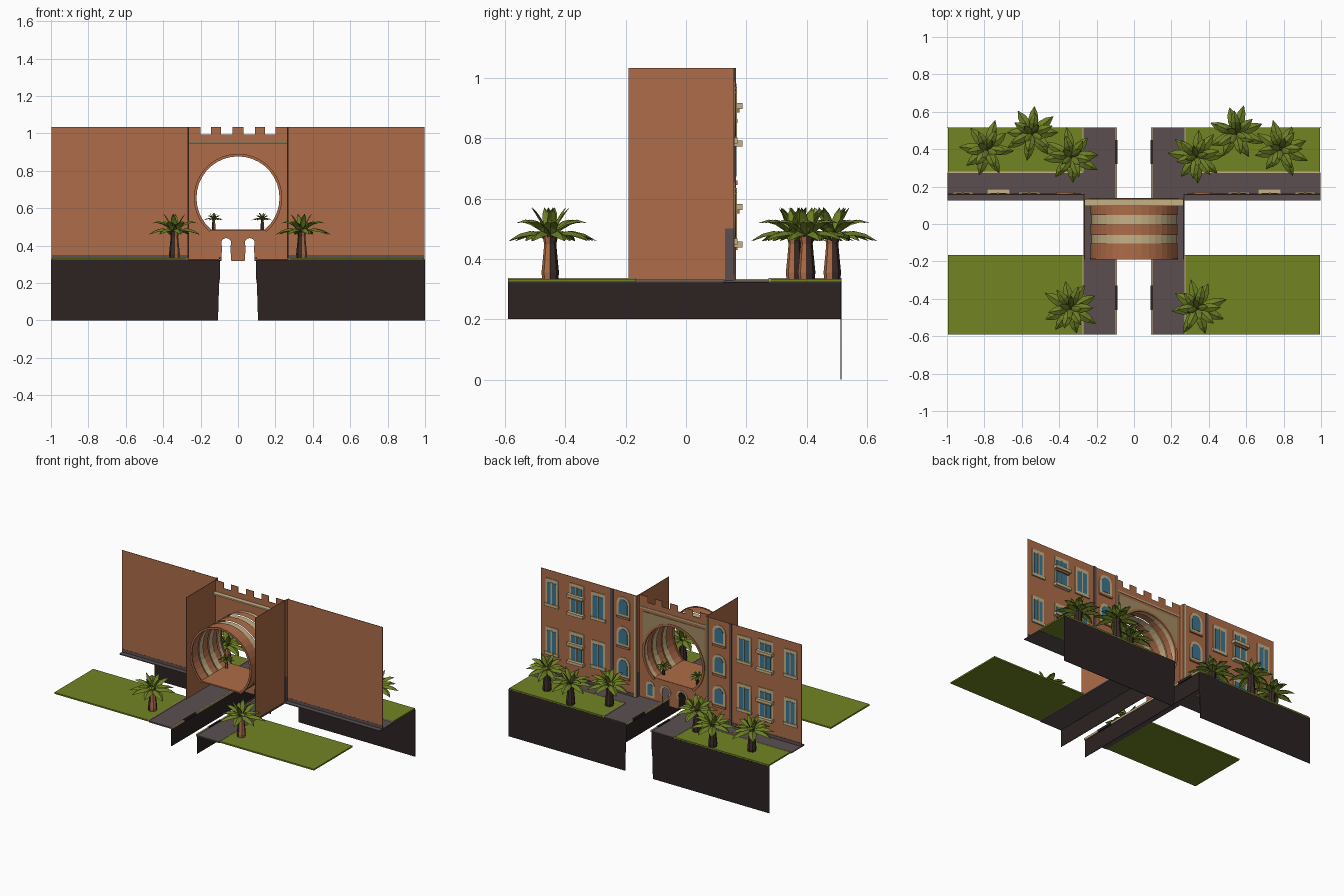
import bpy, bmesh, math, random
from math import sin, cos, pi, radians

if "Cube" in bpy.data.objects:
    bpy.data.objects.remove(bpy.data.objects["Cube"])
random.seed(4)

def material(name, r, g, b):
    m = bpy.data.materials.new(name)
    m.diffuse_color = (r, g, b, 1)
    m.use_nodes = True
    m.node_tree.nodes["Principled BSDF"].inputs["Base Color"].default_value = m.diffuse_color
    return m

BRICK = material("terracotta", 0.42, 0.15, 0.065)
STONE = material("sandstone", 0.56, 0.44, 0.24)
TAN = material("tan_plaster", 0.36, 0.26, 0.13)
SOIL = material("dark_soil", 0.026, 0.016, 0.016)
PAVE = material("paving", 0.105, 0.078, 0.082)
GRASS = material("grass", 0.165, 0.235, 0.016)
GLASS = material("blue_glass", 0.045, 0.18, 0.28)
LEAF = material("palm_leaf", 0.15, 0.21, 0.018)
BARK = material("dark_bark", 0.045, 0.026, 0.022)

def add(name, verts, faces, mats, idx=None):
    me = bpy.data.meshes.new(name)
    me.from_pydata(verts, [], faces)
    for m in mats:
        me.materials.append(m)
    if idx:
        for p, i in zip(me.polygons, idx):
            p.material_index = i
    ob = bpy.data.objects.new(name, me)
    bpy.context.collection.objects.link(ob)
    return ob

def box(name, x0, x1, y0, y1, z0, z1, mat):
    v = [(x, y, z) for x in (x0, x1) for y in (y0, y1) for z in (z0, z1)]
    f = [(0, 1, 3, 2), (4, 6, 7, 5), (0, 4, 5, 1), (2, 3, 7, 6), (0, 2, 6, 4), (1, 5, 7, 3)]
    return add(name, v, f, [mat])

def mbox(name, x0, x1, *rest):
    box(name + "_right", x0, x1, *rest)
    box(name + "_left", -x1, -x0, *rest)

def plate(name, loops, y, thick, mat):
    """Upright plate filled from x/z outlines (inner loops become holes)."""
    cu = bpy.data.curves.new(name, 'CURVE')
    cu.dimensions, cu.fill_mode, cu.extrude = '2D', 'BOTH', thick / 2
    for pts in loops:
        s = cu.splines.new('POLY')
        s.points.add(len(pts) - 1)
        for p, (px, pz) in zip(s.points, pts):
            p.co = (px, pz, 0, 1)
        s.use_cyclic_u = True
    tmp = bpy.data.objects.new(name + "_tmp", cu)
    bpy.context.collection.objects.link(tmp)
    dg = bpy.context.evaluated_depsgraph_get()
    me = bpy.data.meshes.new_from_object(tmp.evaluated_get(dg))
    bpy.data.objects.remove(tmp)
    for v in me.vertices:
        v.co = (v.co.x, y - v.co.z, v.co.y)
    me.materials.clear()
    me.materials.append(mat)
    ob = bpy.data.objects.new(name, me)
    bpy.context.collection.objects.link(ob)
    return ob

def arc(cx, cz, r, a0, a1, n):
    return [(cx + r * cos(radians(a0 + (a1 - a0) * i / n)),
             cz + r * sin(radians(a0 + (a1 - a0) * i / n))) for i in range(n + 1)]

def arched(cx, z0, w, h):
    """Door-like outline with a round top."""
    r = w / 2
    return [(cx - r, z0), (cx + r, z0)] + arc(cx, z0 + h - r, r, 0, 180, 10)

def rect(x0, x1, z0, z1):
    return [(x0, z0), (x1, z0), (x1, z1), (x0, z1)]

G = 0.33          # ground level
CZ, R = 0.655, 0.222  # portal centre and radius
WY, CY = 0.16, 0.13   # wing and centre wall planes

# Ground: lawns, road, walkways, embankments
mbox("back_lawn", 0.275, 0.995, 0.28, 0.515, 0.324, 0.334, GRASS)
mbox("front_lawn", 0.275, 0.995, -0.59, -0.165, 0.324, 0.334, GRASS)
mbox("road", 0.27, 0.998, 0.125, 0.275, 0.322, 0.328, PAVE)
mbox("walkway", 0.098, 0.27, -0.59, 0.515, 0.32, 0.329, PAVE)
mbox("road_kerb", 0.275, 0.995, 0.274, 0.281, 0.324, 0.336, STONE)
mbox("back_lawn_kerb", 0.27, 0.276, 0.28, 0.515, 0.324, 0.336, STONE)
mbox("front_lawn_kerb", 0.27, 0.276, -0.59, -0.165, 0.324, 0.336, STONE)
mbox("canal_wall", 0.097, 0.1, -0.59, 0.515, 0.2, 0.324, SOIL)
mbox("canal_kerb", 0.09, 0.1, -0.59, 0.515, 0.32, 0.334, STONE)
for y0 in (-0.46, 0.32):
    mbox("kerb_gap", 0.089, 0.101, y0, y0 + 0.13, 0.319, 0.336, SOIL)
for s in (-1, 1):
    plate("back_embankment", [[(s * 0.107, 0), (s, 0), (s, 0.325), (s * 0.097, 0.325)]], 0.514, 0.003, SOIL)

# Wings with pilasters, plinth and side walls
mbox("wing_wall", 0.265, 0.998, WY - 0.003, WY, G, 1.033, BRICK)
mbox("wing_return", 0.265, 0.269, CY, WY, 0.5, 1.033, BRICK)
mbox("wing_return_base", 0.265, 0.269, CY, WY, 0.325, 0.5, PAVE)
mbox("passage_side_wall", 0.263, 0.267, -0.19, CY, G, 1.033, BRICK)
mbox("wing_plinth", 0.27, 0.998, WY - 0.004, WY + 0.003, 0.325, 0.35, PAVE)
mbox("outer_pilaster", 0.445, 0.465, WY, WY + 0.006, G, 1.033, PAVE)
mbox("inner_pilaster", 0.269, 0.283, WY, WY + 0.006, G, 1.033, STONE)

# Windows
def window(cx, z0, w, h, balcony):
    f = WY + 0.002
    plate("window_frame", [rect(cx - w / 2, cx + w / 2, z0, z0 + h)], f, 0.004, STONE)
    n = w / 2 - 0.014
    plate("window_glass", [rect(cx - n, cx + n, z0 + 0.01, z0 + h - 0.025)], f + 0.003, 0.003, GLASS)
    box("window_mullion", cx - 0.004, cx + 0.004, f, f + 0.007, z0, z0 + h - 0.02, STONE)
    d = 0.027 if balcony else 0.01
    e = w / 2 + 0.006
    box("window_sill", cx - e, cx + e, WY, WY + d, z0 - 0.012, z0 + 0.008, STONE)
    if balcony:
        box("balcony_ledge", cx - e, cx + e, WY, WY + d, z0 + 0.112, z0 + 0.132, STONE)
        box("balcony_apron", cx - e + .01, cx + e - .01, WY, WY + d - .01, z0 + 0.1, z0 + 0.112, BRICK)

for s in (-1, 1):
    for z0 in (0.785, 0.45):
        window(s * 0.915, z0 + 0.01, 0.095, 0.18, False)
        window(s * 0.725, z0, 0.11, 0.205, True)
        window(s * 0.56, z0 + 0.01, 0.105, 0.18, False)
    for z0 in (0.86, 0.655, 0.44):
        c = s * 0.367
        plate("arched_window_frame", [arched(c, z0, 0.1, 0.14)], WY + 0.002, 0.005, STONE)
        plate("arched_window_glass", [arched(c, z0 + 0.018, 0.064, 0.104)], WY + 0.005, 0.004, GLASS)
        box("arched_window_sill", c - 0.05, c + 0.05, WY, WY + 0.01, z0 - 0.01, z0 + 0.004, BRICK)

# Centre wall: battlements on top, round portal, twin canal arches below
opening = arc(0, CZ, R, -50, 230, 28)
low = lambda c: [(c - 0.027, 0.318), (c - 0.022, 0.39)] + arc(c, 0.413, 0.027, 215, -35, 10) + [(c + 0.022, 0.39), (c + 0.027, 0.318)]
outline = [(-0.265, 0.318)] + low(-0.063) + low(0.063) + [(0.265, 0.318), (0.265, 1.033)]
for a, b in ((0.2, 0.145), (0.09, 0.03), (-0.03, -0.09), (-0.145, -0.2)):
    outline += [(a, 1.033), (a, 0.993), (b, 0.993), (b, 1.033)]
outline.append((-0.265, 1.033))
plate("gate_wall", [outline, opening], CY, 0.004, BRICK)
panel = [(-0.235, 0.66)] + arc(0, CZ, R + 0.012, 179, 1, 24) + [(0.236, 0.66), (0.236, 0.925), (-0.236, 0.925)]
plate("spandrel_panel", [panel], CY + 0.004, 0.004, TAN)
plate("portal_trim", [arc(0, CZ, R + 0.016, -50, 230, 28) + opening[::-1]], CY + 0.006, 0.008, BRICK)
box("cornice", -0.262, 0.262, CY - 0.033, CY + 0.006, 0.945, 0.955, STONE)
for s in (-1, 1):
    plate("canal_arch_trim", [arc(s * 0.063, 0.413, 0.04, 215, -35, 12) + arc(s * 0.063, 0.413, 0.028, -35, 215, 12)],
          CY + 0.004, 0.004, STONE)
    plate("niche_frame", [arched(s * 0.18, 0.345, 0.065, 0.11)], CY + 0.004, 0.004, STONE)
    plate("niche_glass", [arched(s * 0.18, 0.357, 0.04, 0.08)], CY + 0.006, 0.004, GLASS)

# Striped round passage, its front rim and deck
stops = (-0.19, -0.105, -0.06, 0.0, 0.048, 0.098, CY)
for k in range(6):
    odd = k % 2
    ring = arc(0, CZ, R + (0.004 if odd else 0.01), -50, 230, 28)
    n = len(ring)
    v = [(x, y, z) for y in stops[k:k + 2] for x, z in ring]
    add("passage_band", v, [(i, i + 1, n + i + 1, n + i) for i in range(n - 1)], [STONE if odd else BRICK])
plate("passage_rim", [arc(0, CZ, R + 0.014, -50, 230, 28) + opening[::-1]], -0.187, 0.008, BRICK)
box("bridge_deck", -0.15, 0.15, -0.19, CY, 0.478, 0.487, BRICK)

# Palms: bulging faceted trunk and folded fronds
def palm(px, py, pz, s):
    v, f, m = [], [], []
    prof = [(0.026, 0), (0.029, 0.03), (0.024, 0.08), (0.02, 0.125), (0.026, 0.15), (0.0, 0.165)]
    k = 8
    for r, h in prof:
        v += [(r * cos(2 * pi * i / k), r * sin(2 * pi * i / k), h) for i in range(k)]
    for j in range(len(prof) - 1):
        for i in range(k):
            f.append((j * k + i, j * k + (i + 1) % k, j * k + k + (i + 1) % k, j * k + k + i))
            m.append(2 if i in (6, 7) and j < 4 else 1)
    # tiers: count, length, rise, droop, half width
    for cnt, ln, rise, droop, hw in ((8, 0.15, 0.075, 0.085, 0.027), (6, 0.115, 0.13, 0.08, 0.024), (4, 0.06, 0.12, 0.02, 0.016)):
        off = random.random()
        for i in range(cnt):
            a = 2 * pi * (i + off) / cnt + random.uniform(-.15, .15)
            l = ln * random.uniform(.88, 1.08)
            b = len(v)
            for t, w in ((0, .3), (.25, .85), (.5, 1), (.75, .75), (1, .05)):
                d, z = l * t, 0.145 + rise * t * (1.3 - .3 * t) - droop * t * t
                for q in (-1, 0, 1):
                    v.append((d * cos(a) - q * w * hw * sin(a), d * sin(a) + q * w * hw * cos(a),
                              z - abs(q) * w * hw * .5))
            for j in range(4):
                for q in (0, 1):
                    c = b + j * 3 + q
                    f.append((c, c + 3, c + 4, c + 1))
                    m.append(0)
    ob = add("palm", [(x * s, y * s, z * s) for x, y, z in v], f, [LEAF, BARK, BRICK], m)
    ob.location = (px, py, pz)

for s in (-1, 1):
    for x, y in ((0.335, 0.36), (0.545, 0.485), (0.785, 0.4), (0.34, -0.45)):
        palm(s * x, y, 0.325, 1.0)
    palm(s * 0.13, 0.06, 0.487, 0.36)  # small palms on the deck
